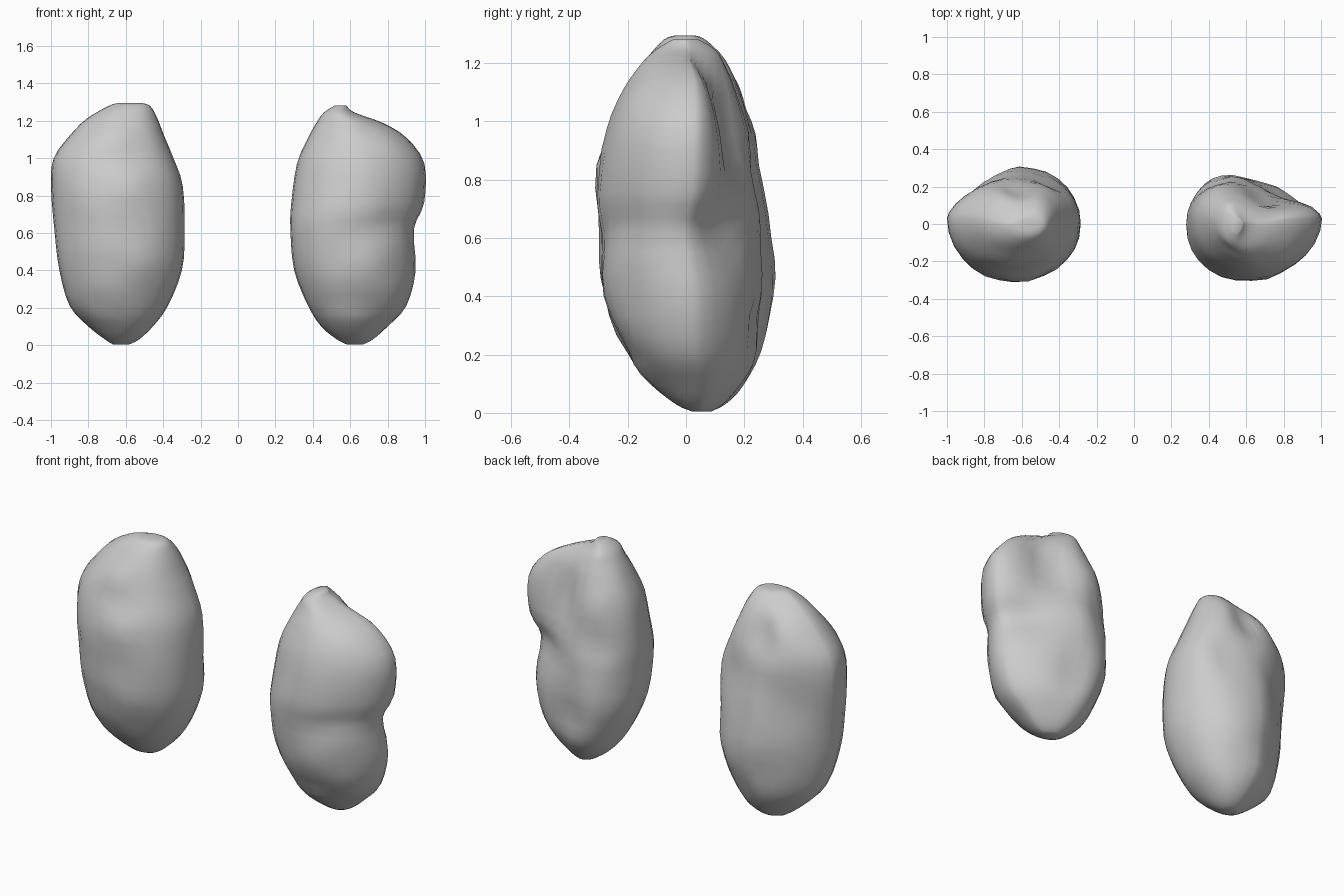
import bpy, bmesh, math
from mathutils import Vector, noise

SEG, SUB = 28, 3

# level: z, inner |x|, outer |x|, front y, back y, mid y
LEFT = [
    (0.005, 0.58, 0.67, 0.02, 0.09, 0.05),
    (0.03, 0.53, 0.71, -0.04, 0.14, 0.05),
    (0.10, 0.455, 0.80, -0.12, 0.205, 0.05),
    (0.21, 0.375, 0.90, -0.21, 0.26, 0.03),
    (0.40, 0.30, 0.955, -0.28, 0.305, 0.01),
    (0.60, 0.285, 0.98, -0.30, 0.295, 0.00),
    (0.85, 0.295, 1.00, -0.305, 0.265, 0.03),
    (1.00, 0.345, 0.985, -0.25, 0.25, 0.03),
    (1.12, 0.395, 0.90, -0.20, 0.22, 0.03),
    (1.21, 0.43, 0.81, -0.14, 0.16, 0.02),
    (1.28, 0.47, 0.69, -0.08, 0.08, 0.00),
    (1.295, 0.52, 0.64, -0.04, 0.04, 0.00),
]
RIGHT = [
    (0.005, 0.58, 0.67, 0.02, 0.09, 0.05),
    (0.03, 0.53, 0.72, -0.04, 0.13, 0.05),
    (0.10, 0.445, 0.80, -0.12, 0.19, 0.05),
    (0.21, 0.375, 0.90, -0.21, 0.24, 0.03),
    (0.40, 0.30, 0.95, -0.28, 0.265, 0.02),
    (0.62, 0.28, 0.94, -0.30, 0.26, -0.01),
    (0.76, 0.285, 0.995, -0.305, 0.245, 0.02),
    (0.97, 0.315, 0.997, -0.27, 0.22, 0.03),
    (1.11, 0.375, 0.90, -0.21, 0.18, 0.03),
    (1.19, 0.42, 0.77, -0.15, 0.14, 0.02),
    (1.245, 0.46, 0.62, -0.10, 0.10, 0.01),
    (1.282, 0.52, 0.58, -0.04, 0.04, 0.00),
]
# dents: |x|, z, radius x, radius z, depth, side (+1 back, -1 front)
LEFT_DENTS = [
    (0.62, 1.10, 0.09, 0.16, 0.06, 1), (0.85, 0.75, 0.12, 0.12, 0.02, 1),
    (0.45, 0.85, 0.07, 0.16, 0.03, 1), (0.70, 0.35, 0.08, 0.12, 0.02, 1),
    (0.80, 0.64, 0.08, 0.06, 0.012, -1), (0.72, 0.22, 0.12, 0.05, 0.015, -1),
]
RIGHT_DENTS = [
    (0.70, 1.00, 0.10, 0.24, 0.09, 1), (0.82, 0.66, 0.12, 0.13, 0.05, 1),
    (0.84, 0.95, 0.09, 0.18, 0.03, 1),
    (0.45, 0.75, 0.06, 0.14, 0.02, 1), (0.62, 0.30, 0.08, 0.12, 0.02, 1),
    (0.84, 0.64, 0.12, 0.07, 0.02, -1), (0.68, 0.22, 0.13, 0.05, 0.02, -1),
]


def smooth_levels(levels):
    out = []
    n = len(levels)
    for i in range(n - 1):
        p = [levels[max(0, min(n - 1, k))] for k in (i - 1, i, i + 1, i + 2)]
        for s in range(SUB):
            t = s / SUB
            out.append([0.5 * (2 * b + (c - a) * t + (2 * a - 5 * b + 4 * c - d) * t ** 2
                               + (3 * b - a - 3 * c + d) * t ** 3) for a, b, c, d in zip(*p)])
    return out + [list(levels[-1])]


def spow(v, e):
    return math.copysign(abs(v) ** e, v)


def make_lobe(name, levels, dents, side, back_center, front_exp):
    bm = bmesh.new()
    rings = []
    for z, xi, xo, yf, yb, ym in smooth_levels(levels):
        ring = []
        for k in range(SEG):
            a = 2 * math.pi * k / SEG
            c, s = math.cos(a), math.sin(a)
            back = s > 0
            # round inner side, pointed outer edge
            e = (1.3 if back else front_exp) if c > 0 else 0.95
            blend = 0.5 + (back_center - 0.5) * (0.5 + 0.5 * s)
            xc = xi + blend * (xo - xi)
            x = xc + spow(c, e) * ((xo - xc) if c > 0 else (xc - xi))
            y = ym + spow(s, e) * ((yb - ym) if back else (ym - yf))
            for dx, dz, rx, rz, depth, ds in dents:
                if ds * s > 0:
                    g = math.exp(-((x - dx) / rx) ** 2 - ((z - dz) / rz) ** 2)
                    y -= ds * depth * g * min(1, abs(s) * 1.6)
            # gentle organic lumps
            y += 0.016 * abs(s) * noise.noise(Vector((x * side, y, z)) * 6)
            ring.append(bm.verts.new((x * side, y, z)))
        rings.append(ring)
    for r0, r1 in zip(rings, rings[1:]):
        for k in range(SEG):
            j = (k + 1) % SEG
            bm.faces.new((r0[k], r0[j], r1[j], r1[k]))
    bm.faces.new(rings[0][::-1])
    bm.faces.new(rings[-1])
    bmesh.ops.recalc_face_normals(bm, faces=bm.faces)
    for f in bm.faces:
        f.smooth = True
    me = bpy.data.meshes.new(name)
    bm.to_mesh(me)
    bm.free()
    ob = bpy.data.objects.new(name, me)
    bpy.context.collection.objects.link(ob)
    return ob


# two separate organic lobes
make_lobe("left_lobe", LEFT, LEFT_DENTS, -1, 0.48, 1.0)
make_lobe("right_lobe", RIGHT, RIGHT_DENTS, 1, 0.36, 1.05)
